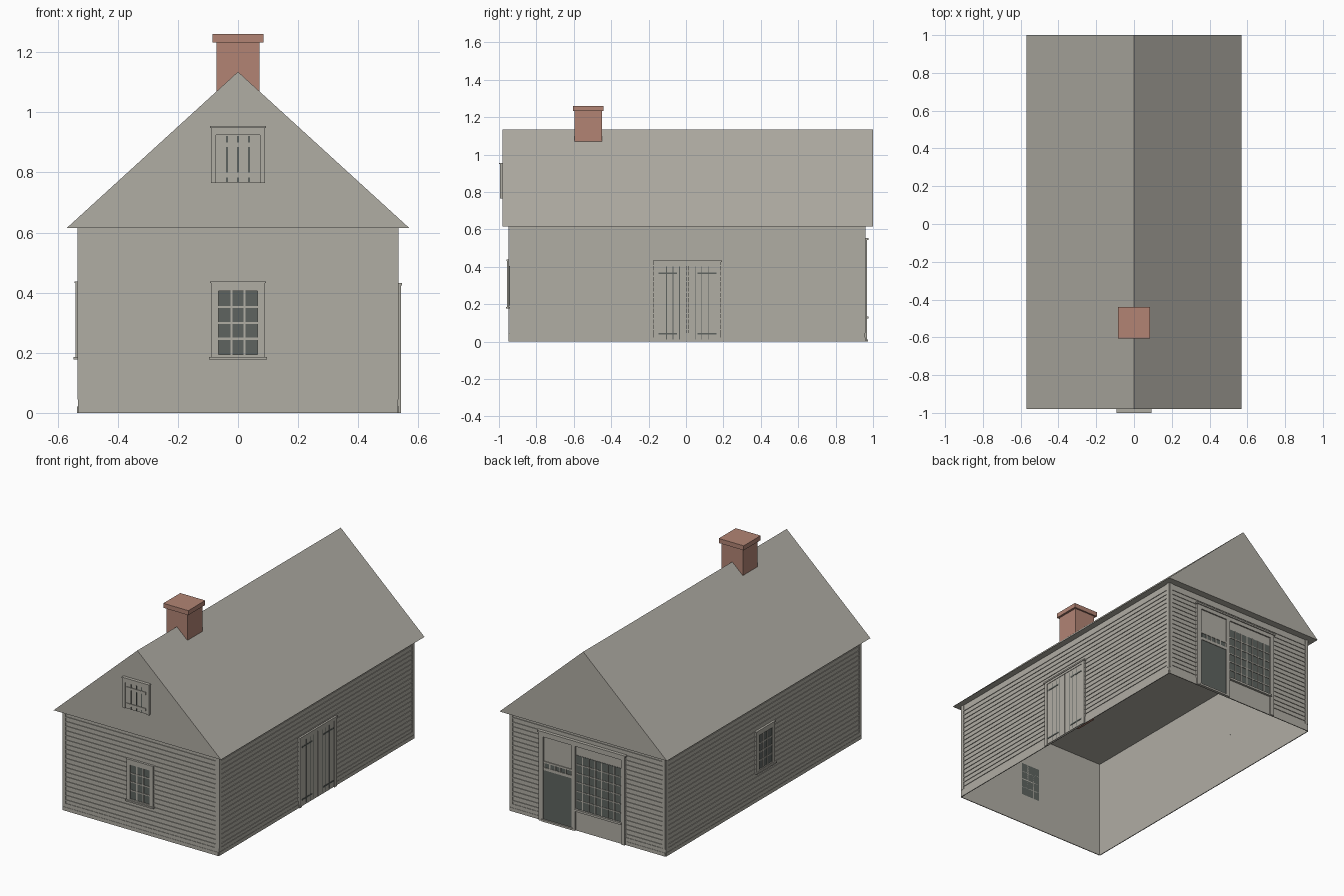
import bpy, bmesh
from mathutils import Matrix, Vector

if "Cube" in bpy.data.objects:
    bpy.data.objects.remove(bpy.data.objects["Cube"], do_unlink=True)


def material(name, rgb):
    lin = [((c / 255 + 0.055) / 1.055) ** 2.4 for c in rgb] + [1.0]
    m = bpy.data.materials.new(name)
    m.use_nodes = True
    m.diffuse_color = lin
    m.node_tree.nodes["Principled BSDF"].inputs["Base Color"].default_value = lin
    return m


GREY = material("weathered grey", (176, 173, 164))
BRICK = material("brick red", (178, 132, 116))
GLASS = material("dark glass", (94, 100, 96))

HX, FRONT, BACK, EAVE, RIDGE = 0.53, -0.945, 0.955, 0.615, 1.135
OVER_X, OVER_F, OVER_B = 0.57, -0.98, 1.0


def finish(name, bm, mat):
    bmesh.ops.recalc_face_normals(bm, faces=bm.faces)
    me = bpy.data.meshes.new(name)
    bm.to_mesh(me)
    bm.free()
    me.materials.append(mat)
    ob = bpy.data.objects.new(name, me)
    bpy.context.collection.objects.link(ob)
    return ob


def add_box(bm, lo, hi):
    lo, hi = Vector(lo), Vector(hi)
    size = Matrix.Diagonal([abs(c) for c in hi - lo]).to_4x4()
    return bmesh.ops.create_cube(bm, size=1, matrix=Matrix.Translation((lo + hi) / 2) @ size)


def on_side(side, u, d, z):
    """Point at u along a wall, d out from it, z up."""
    return {"front": (u, FRONT - d, z), "back": (u, BACK + d, z),
            "gable": (u, OVER_F - d, z),
            "left": (HX + d, u, z), "right": (-HX - d, u, z)}[side]


def plates(name, side, rects, depth, mat=GREY, start=0.0):
    """One object made of flat boxes (u0, u1, z0, z1) on a wall."""
    bm = bmesh.new()
    for u0, u1, z0, z1 in rects:
        add_box(bm, on_side(side, u0, start, z0), on_side(side, u1, depth, z1))
    return finish(name, bm, mat)


def grid_bars(u0, u1, z0, z1, cols, rows, bar):
    """Muntins between panes."""
    rects = []
    for i in range(1, cols):
        u = u0 + (u1 - u0) * i / cols
        rects.append((u - bar / 2, u + bar / 2, z0, z1))
    for i in range(1, rows):
        z = z0 + (z1 - z0) * i / rows
        rects.append((u0, u1, z - bar / 2, z + bar / 2))
    return rects


def casing(u0, u1, z0, z1, side_w, top, bottom):
    """Surround of an opening."""
    return [(u0, u0 + side_w, z0, z1), (u1 - side_w, u1, z0, z1),
            (u0 + side_w, u1 - side_w, z1 - top, z1),
            (u0 + side_w, u1 - side_w, z0, z0 + bottom)]


# Wall shell, open below
bm = bmesh.new()
add_box(bm, (-HX, FRONT, 0), (HX, BACK, EAVE))
bm.normal_update()
flat = [f for f in bm.faces if abs(f.normal.z) > 0.9]
bmesh.ops.delete(bm, geom=flat, context="FACES")
finish("walls", bm, GREY)

# Gable roof
bm = bmesh.new()
ends = [[bm.verts.new((x, y, z)) for x, z in ((-OVER_X, EAVE), (OVER_X, EAVE), (0, RIDGE))]
        for y in (OVER_F, OVER_B)]
for end in ends:
    bm.faces.new(end)
for i in range(3):
    j = (i + 1) % 3
    bm.faces.new((ends[0][i], ends[0][j], ends[1][j], ends[1][i]))
finish("roof", bm, GREY)

# Chimney
bm = bmesh.new()
add_box(bm, (-0.072, -0.595, 0.53), (0.072, -0.45, 1.235))
add_box(bm, (-0.085, -0.605, 1.232), (0.085, -0.44, 1.26))
finish("chimney", bm, BRICK)

# Siding, corner boards and skirting on all four walls
for side in ("front", "back", "left", "right"):
    u0, u1 = (-HX, HX) if side in ("front", "back") else (FRONT, BACK)
    rows = [0.065 + 0.0284 * i for i in range(19)]
    plates(side + "_siding", side, [(u0 + 0.02, u1 - 0.02, z - 0.003, z + 0.003) for z in rows], 0.004)
    plates(side + "_corner_boards", side,
           [(u0, u0 + 0.02, 0.045, EAVE), (u1 - 0.02, u1, 0.045, EAVE)], 0.004)
    plates(side + "_skirting", side, [(u0, u1, 0.022, 0.045)], 0.003)
    plates(side + "_skirting_base", side, [(u0, u1, 0.0, 0.022)], 0.005)


# Small sash windows
def sash_window(side, c):
    pane = (c - 0.065, c + 0.065, 0.194, 0.405)
    plates(side + "_window_glass", side, [pane], 0.006, GLASS)
    plates(side + "_window_muntins", side, grid_bars(*pane, 3, 4, 0.007), 0.009)
    plates(side + "_window_casing", side,
           casing(c - 0.09, c + 0.09, 0.18, 0.437, 0.025, 0.032, 0.014), 0.011)
    plates(side + "_window_sill", side, [(c - 0.096, c + 0.096, 0.177, 0.186)], 0.018)
    plates(side + "_window_cap", side, [(c - 0.093, c + 0.093, 0.432, 0.438)], 0.014)


sash_window("front", 0.0)
sash_window("right", -0.005)

# Loft shutter in the front gable
plates("loft_shutter", "gable", [(-0.073, 0.073, 0.765, 0.925)], 0.009)
plates("loft_shutter_casing", "gable",
       [(-0.09, -0.073, 0.765, 0.95), (0.073, 0.09, 0.765, 0.95), (-0.073, 0.073, 0.925, 0.95)], 0.015)
plates("loft_shutter_cap", "gable", [(-0.093, 0.093, 0.948, 0.955)], 0.02)
plates("loft_shutter_gaps", "gable",
       [(u - 0.003, u + 0.003, 0.768, 0.922) for u in (-0.037, 0, 0.037)], 0.01, GLASS, 0.008)
plates("loft_shutter_battens", "gable",
       [(-0.065, 0.065, z, z + 0.016) for z in (0.784, 0.884)], 0.013)

# Double plank door on the long wall
C = 0.0075
plates("barn_door_leaves", "left", [(C - 0.158, C - 0.002, 0.005, 0.415),
                                    (C + 0.002, C + 0.158, 0.005, 0.415)], 0.009)
plates("barn_door_casing", "left", [(C - 0.18, C - 0.158, 0, 0.425), (C + 0.158, C + 0.18, 0, 0.425),
                                    (C - 0.158, C + 0.158, 0.41, 0.425)], 0.012)
plates("barn_door_cap", "left", [(C - 0.184, C + 0.184, 0.424, 0.433)], 0.016)
gaps = [C + s * u for s in (-1, 1) for u in (0.042, 0.077, 0.112)]
plates("barn_door_gaps", "left",
       [(u - 0.002, u + 0.002, 0.012, 0.4) for u in gaps], 0.0095, GLASS, 0.008)
plates("barn_door_hinges", "left",
       [(C + s * 0.105 - 0.05, C + s * 0.105 + 0.05, z, z + 0.008)
        for s in (-1, 1) for z in (0.038, 0.362)], 0.011, GLASS, 0.008)

# Shop front on the back wall
L, M, R, TOP = -0.26, 0.09, 0.325, 0.55
plates("shop_panel", "back", [(L, R, 0, TOP)], 0.006)
plates("shop_posts", "back", [(L, L + 0.025, 0, TOP - 0.03), (M - 0.012, M + 0.012, 0, TOP - 0.03),
                              (R - 0.03, R, 0, TOP - 0.03)], 0.014)
plates("shop_header", "back", [(L, R, TOP - 0.03, TOP)], 0.014)
plates("shop_cornice", "back", [(L - 0.008, R + 0.008, TOP - 0.006, TOP + 0.004)], 0.02)

# Big shop window
pane = (L + 0.03, M - 0.017, 0.135, 0.465)
plates("shop_window_glass", "back", [pane], 0.008, GLASS)
plates("shop_window_muntins", "back", grid_bars(*pane, 7, 6, 0.006), 0.011)
plates("shop_window_sill", "back", [(L + 0.02, M - 0.01, 0.122, 0.135)], 0.02)

# Shop door with transom lights
plates("shop_door", "back", [(M + 0.012, R - 0.03, 0.012, 0.315)], 0.008, GLASS)
light = (M + 0.02, R - 0.038, 0.332, 0.36)
plates("transom_glass", "back", [light], 0.008, GLASS)
plates("transom_muntins", "back", grid_bars(*light, 5, 1, 0.008), 0.011)
plates("transom_rails", "back", [(M + 0.012, R - 0.03, 0.315, 0.332),
                                 (M + 0.012, R - 0.03, 0.36, 0.37)], 0.011)
plates("door_step", "back", [(M, R - 0.02, 0, 0.012)], 0.018)
